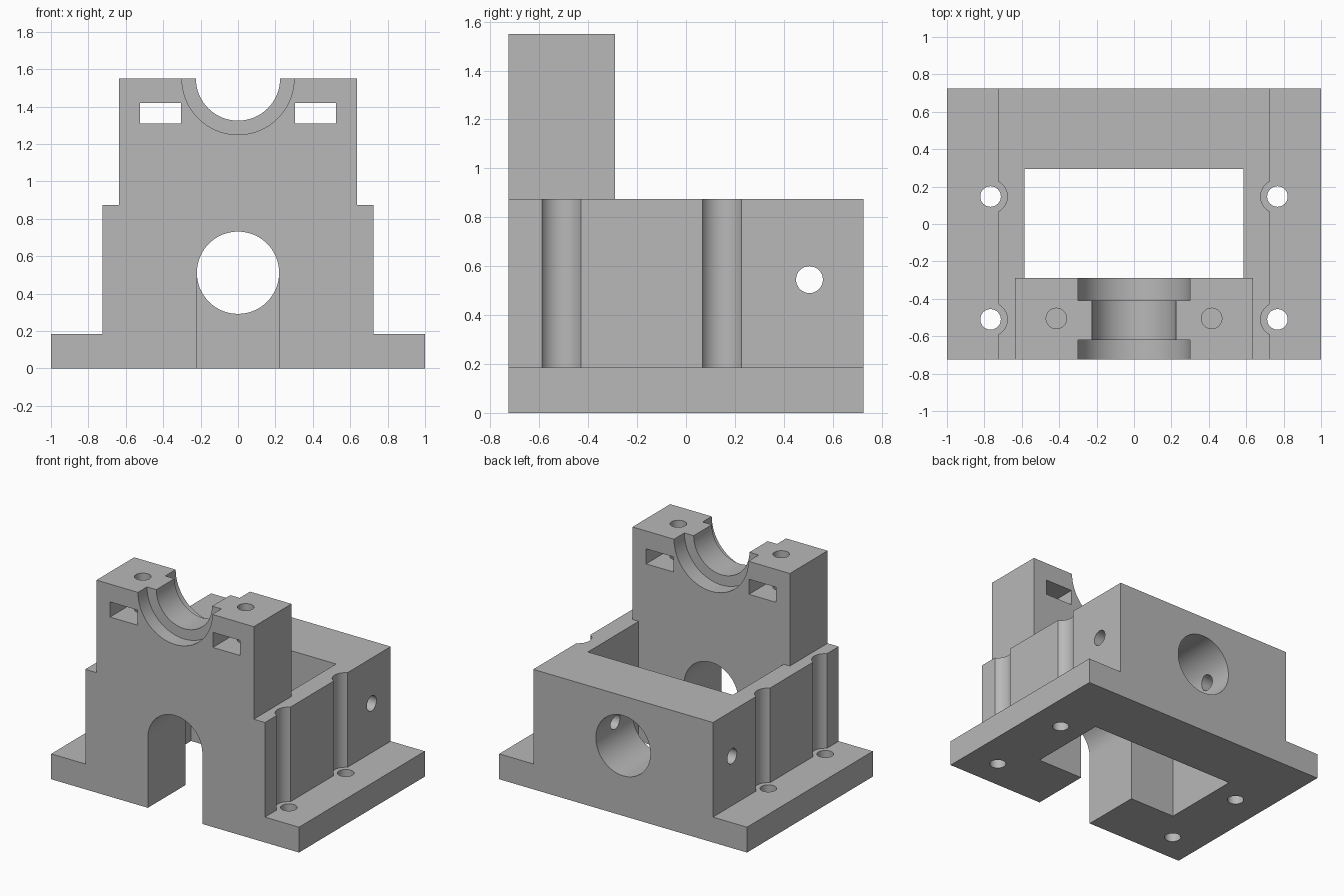
import bpy, bmesh, math
from mathutils import Matrix

cube = bpy.data.objects.get("Cube")
if cube:
    bpy.data.objects.remove(cube, do_unlink=True)

grey = bpy.data.materials.new("plain grey")
grey.use_nodes = True
grey.diffuse_color = (0.48, 0.48, 0.48, 1)
grey.node_tree.nodes["Principled BSDF"].inputs["Base Color"].default_value = grey.diffuse_color


def make_object(name, bm):
    bmesh.ops.recalc_face_normals(bm, faces=bm.faces)
    mesh = bpy.data.meshes.new(name)
    bm.to_mesh(mesh)
    bm.free()
    mesh.materials.append(grey)
    obj = bpy.data.objects.new(name, mesh)
    bpy.context.collection.objects.link(obj)
    return obj


def prism(name, outline, y0, y1):
    """Extrude an x-z outline along y."""
    bm = bmesh.new()
    face = bm.faces.new([bm.verts.new((x, y0, z)) for x, z in outline])
    ext = bmesh.ops.extrude_face_region(bm, geom=[face])
    moved = [v for v in ext["geom"] if isinstance(v, bmesh.types.BMVert)]
    bmesh.ops.translate(bm, verts=moved, vec=(0, y1 - y0, 0))
    return make_object(name, bm)


def box(name, x0, x1, y0, y1, z0, z1):
    return prism(name, [(x0, z0), (x1, z0), (x1, z1), (x0, z1)], y0, y1)


def rod(name, centre, radius, length, axis="Z", sides=64):
    bm = bmesh.new()
    turn = {"X": Matrix.Rotation(math.pi / 2, 4, "Y"),
            "Y": Matrix.Rotation(math.pi / 2, 4, "X"),
            "Z": Matrix.Identity(4)}[axis]
    bmesh.ops.create_cone(bm, cap_ends=True, segments=sides, radius1=radius, radius2=radius,
                          depth=length, matrix=Matrix.Translation(centre) @ turn)
    return make_object(name, bm)


def cut(target, cutter):
    cutter.hide_render = True
    mod = target.modifiers.new("cut", "BOOLEAN")
    mod.operation = "DIFFERENCE"
    mod.solver = "EXACT"
    mod.object = cutter
    bpy.context.view_layer.objects.active = target
    bpy.ops.object.modifier_apply(modifier=mod.name)
    bpy.data.objects.remove(cutter, do_unlink=True)


# Main dimensions
depth = 0.725
flange_top, housing_top, top = 0.185, 0.875, 1.55
wall_back = -0.29          # rear face of the tall front wall
bore_z, bore_r = 0.512, 0.22

# Stepped body: flange, housing and bearing wall
half = [(1, 0), (1, flange_top), (0.725, flange_top), (0.725, housing_top),
        (0.635, housing_top), (0.635, top)]
body = prism("bearing_block", half + [(-x, z) for x, z in reversed(half)], -depth, depth)

# Lower the housing behind the bearing wall, then open the central well
cut(body, box("rear_clearance", -0.8, 0.8, wall_back, 1, housing_top, 2))
cut(body, box("well", -0.585, 0.585, wall_back, 0.295, -0.2, 1.2))

# Arched doorway in the front wall and round bore in the rear wall
arch = [(bore_r * math.cos(math.pi * i / 32), bore_z + bore_r * math.sin(math.pi * i / 32))
        for i in range(33)]
cut(body, prism("doorway", [(-bore_r, -0.2), (bore_r, -0.2)] + arch, -1, 0))
cut(body, rod("rear_bore", (0, 0.6, bore_z), bore_r, 0.8, "Y"))

# Half-round bearing seat with wider recesses at both ends
cut(body, rod("seat", (0, -0.5, top), 0.225, 1, "Y"))
for y0, y1 in ((-0.9, -0.62), (-0.41, -0.1)):
    cut(body, rod("seat_recess", (0, (y0 + y1) / 2, top), 0.3, y1 - y0, "Y"))

# Cross hole through the rear wall
cut(body, rod("cross_hole", (0, 0.505, 0.545), 0.055, 3, "X", 32))

for side in (-1, 1):
    # Nut slots and bolt holes beside the seat
    x0, x1 = sorted((side * 0.305, side * 0.525))
    cut(body, box("nut_slot", x0, x1, -1, 0, 1.31, 1.42))
    cut(body, rod("bolt_hole", (side * 0.415, -0.505, 1.4), 0.055, 0.5, "Z", 32))
    # Mounting holes with screwdriver grooves up the housing sides
    for y in (-0.51, 0.147):
        height = 1.2 - flange_top
        cut(body, rod("groove", (side * 0.767, y, flange_top + height / 2), 0.09, height))
        cut(body, rod("mount_hole", (side * 0.767, y, 0.1), 0.055, 0.6, "Z", 32))

# Smooth the round surfaces, keep edges sharp
bpy.ops.object.select_all(action="DESELECT")
body.select_set(True)
bpy.context.view_layer.objects.active = body
bpy.ops.object.shade_smooth_by_angle(angle=math.radians(30))
